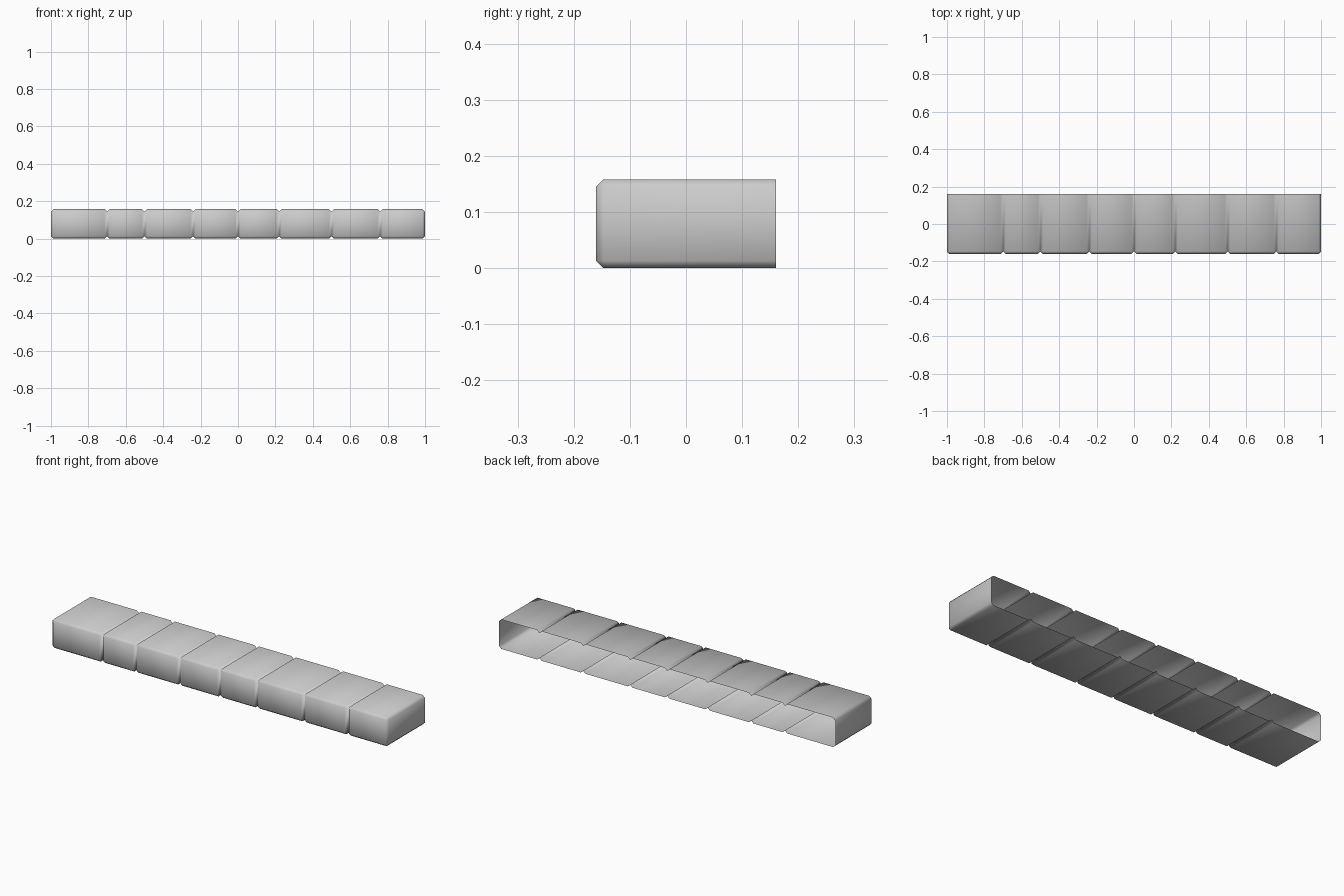
import bpy, bmesh

if "Cube" in bpy.data.objects:
    bpy.data.objects.remove(bpy.data.objects["Cube"])

C = 0.013             # chamfer and groove depth
Y, H = 0.16, 0.158    # half depth, height
JOINTS = [-1, -0.70, -0.50, -0.24, 0, 0.22, 0.50, 0.76, 1]

# Open-backed cross-sections (y, z): full stone, and inset joint with merged corners
FULL = [(Y, 0), (-Y + C, 0), (-Y, C), (-Y, H - C), (-Y + C, H), (Y, H)]
INSET = [(Y, C), (-Y + C, C), (-Y + C, C), (-Y + C, H - C), (-Y + C, H - C), (Y, H - C)]

# Stations along the row: inset at each joint, full just either side
stations = []
for a, b in zip(JOINTS, JOINTS[1:]):
    stations += [(a, INSET), (a + C, FULL), (b - C, FULL)]
stations.append((1, INSET))

bm = bmesh.new()
rings = [[bm.verts.new((x, y, z)) for y, z in prof] for x, prof in stations]
for r, s in zip(rings, rings[1:]):
    for i in range(5):
        bm.faces.new((r[i], r[i + 1], s[i + 1], s[i]))

# End walls
bm.faces.new(rings[0][::-1])
bm.faces.new(rings[-1])
bmesh.ops.remove_doubles(bm, verts=bm.verts, dist=0.0005)
bmesh.ops.recalc_face_normals(bm, faces=bm.faces)

# Make sure the front wall faces outward
front = min(bm.faces, key=lambda f: f.calc_center_median().y)
if front.normal.y > 0:
    bmesh.ops.reverse_faces(bm, faces=bm.faces)
for f in bm.faces:
    f.smooth = True

me = bpy.data.meshes.new("stone_row")
bm.to_mesh(me)
bm.free()
obj = bpy.data.objects.new("stone_row", me)
bpy.context.collection.objects.link(obj)
